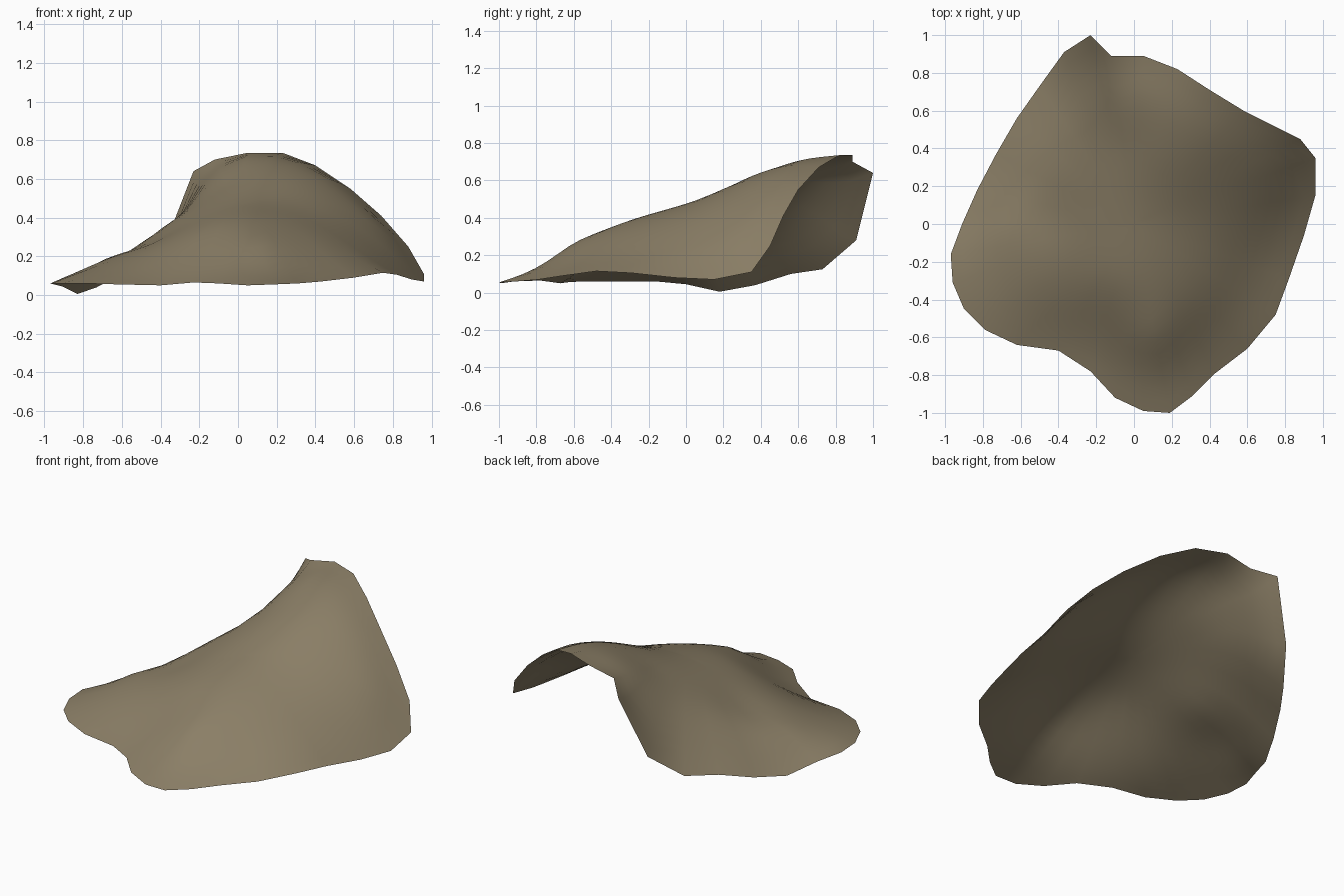
import bpy, bmesh, math

if "Cube" in bpy.data.objects:
    bpy.data.objects.remove(bpy.data.objects["Cube"])

# Rim of the rock sheet (x, y, z), clockwise from the back peak
RIM = [(-.23, 1, .64), (-.12, .89, .70), (.05, .89, .735), (.23, .82, .735),
       (.40, .71, .67), (.58, .60, .55), (.74, .52, .41), (.88, .45, .25),
       (.96, .35, .11), (.96, .15, .07), (.90, -.06, .08), (.82, -.29, .105),
       (.75, -.48, .115), (.60, -.66, .09), (.43, -.79, .07), (.31, -.91, .06),
       (.19, -1, .055), (.05, -.99, .05), (-.10, -.92, .06), (-.23, -.78, .065),
       (-.40, -.67, .05), (-.62, -.64, .055), (-.79, -.56, .06), (-.90, -.45, .06),
       (-.96, -.31, .06), (-.97, -.16, .06), (-.91, 0, .045), (-.83, .18, .005),
       (-.73, .37, .04), (-.62, .56, .10), (-.50, .73, .125), (-.37, .91, .28)]
# Ridge and flank heights inside the rim
INNER = [(-.10, .70, .65), (.15, .65, .715), (.42, .52, .635),
         (-.30, .50, .41), (-.08, .42, .56), (.15, .35, .62), (.45, .33, .55), (.75, .28, .33),
         (-.50, .33, .27), (-.72, .05, .16), (-.45, .05, .27), (-.2, .05, .41), (.08, .05, .49),
         (.32, .02, .455), (.60, 0, .32), (.78, 0, .18),
         (-.78, -.25, .13), (-.45, -.30, .215), (-.12, -.30, .35), (.12, -.33, .375),
         (.40, -.32, .31), (.62, -.33, .20),
         (-.38, -.48, .155), (-.12, -.58, .20), (.10, -.60, .265), (.36, -.60, .18), (.12, -.80, .135)]
RINGS = 16


def kernel(ax, ay, bx, by):
    r2 = (ax - bx) ** 2 + (ay - by) ** 2
    return r2 * math.log(r2) if r2 > 1e-12 else 0.0


def fit_surface(pts):
    """Thin-plate surface passing through all the points."""
    n = len(pts)
    rows = [[kernel(p[0], p[1], q[0], q[1]) for q in pts] + [1, p[0], p[1], p[2]] for p in pts]
    for k in range(3):
        rows.append([(1, p[0], p[1])[k] for p in pts] + [0, 0, 0, 0])
    m = n + 3
    for c in range(m):
        piv = max(range(c, m), key=lambda r: abs(rows[r][c]))
        rows[c], rows[piv] = rows[piv], rows[c]
        for r in range(c + 1, m):
            f = rows[r][c] / rows[c][c]
            if f:
                rows[r] = [a - f * b for a, b in zip(rows[r], rows[c])]
    w = [0.0] * m
    for c in reversed(range(m)):
        w[c] = (rows[c][m] - sum(rows[c][k] * w[k] for k in range(c + 1, m))) / rows[c][c]

    def height(x, y):
        return (sum(w[i] * kernel(x, y, p[0], p[1]) for i, p in enumerate(pts))
                + w[n] + w[n + 1] * x + w[n + 2] * y)
    return height


height = fit_surface(RIM + INNER)

# Rock sheet: concentric rings from the middle out to the rim
bm = bmesh.new()
centre = bm.verts.new((0, 0, height(0, 0)))
rings = []
for i in range(1, RINGS + 1):
    t = i / RINGS
    rings.append([bm.verts.new((x * t, y * t, height(x * t, y * t))) for x, y, _ in RIM])
n = len(RIM)
for j in range(n):
    k = (j + 1) % n
    bm.faces.new((centre, rings[0][k], rings[0][j]))
    for a, b in zip(rings, rings[1:]):
        bm.faces.new((a[j], a[k], b[k], b[j]))
for f in bm.faces:
    f.smooth = True
    f.normal_update()
    if f.normal.z < 0:
        f.normal_flip()

mesh = bpy.data.meshes.new("rock_sheet")
bm.to_mesh(mesh)
bm.free()
rock = bpy.data.objects.new("rock_sheet", mesh)
bpy.context.collection.objects.link(rock)

mat = bpy.data.materials.new("tan_rock")
mat.diffuse_color = (.26, .213, .135, 1)
mat.use_nodes = True
mat.node_tree.nodes["Principled BSDF"].inputs["Base Color"].default_value = mat.diffuse_color
mesh.materials.append(mat)
